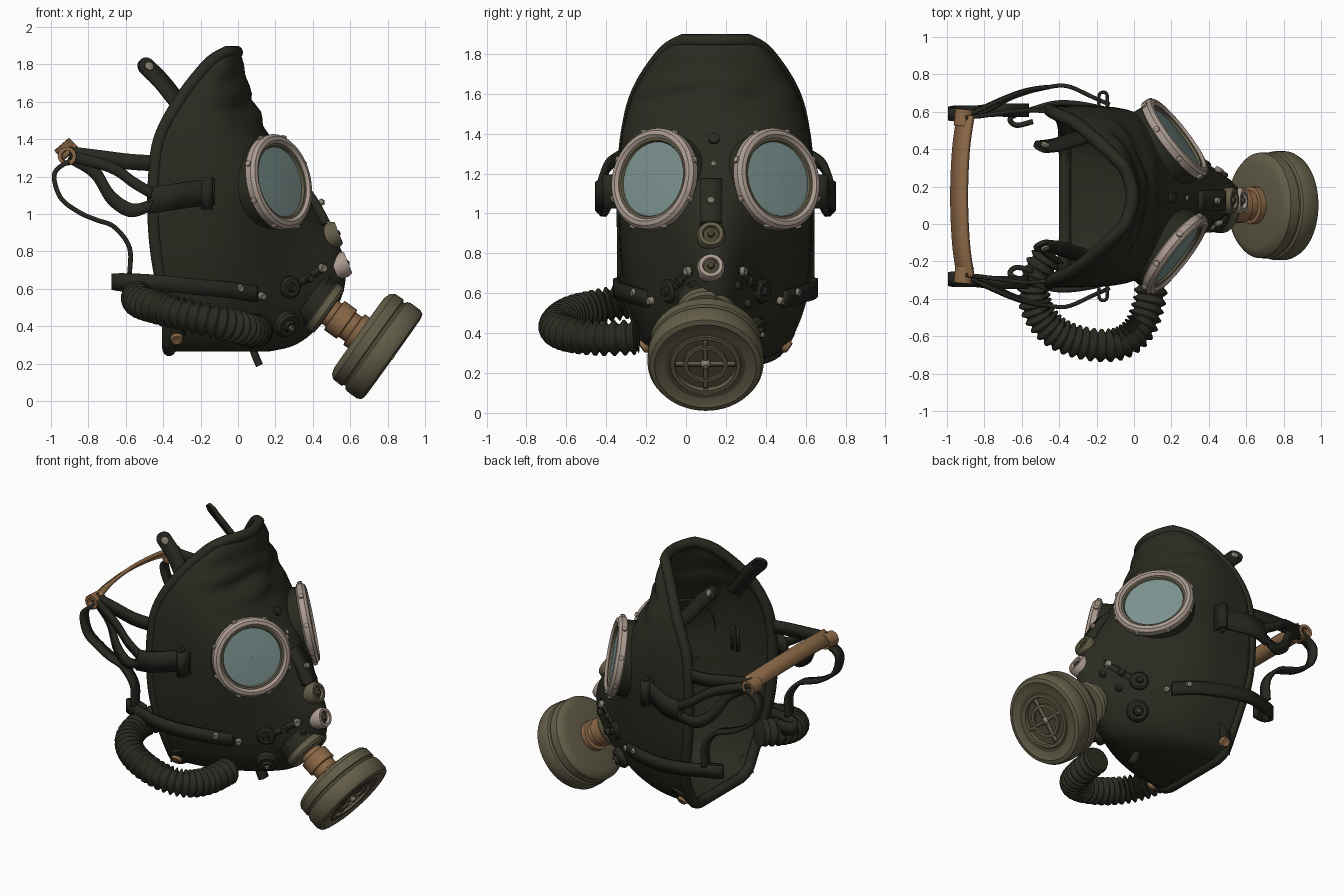
import bpy, bmesh, math
from mathutils import Vector as V

if "Cube" in bpy.data.objects:
    bpy.data.objects.remove(bpy.data.objects["Cube"])

YC = 0.148  # mirror plane of the mask


def mat(name, c):
    m = bpy.data.materials.new(name)
    m.diffuse_color = (*c, 1)
    m.use_nodes = True
    m.node_tree.nodes["Principled BSDF"].inputs["Base Color"].default_value = m.diffuse_color
    return m


RUBBER = mat("dark green rubber", (.0225, .0235, .0145))
STRAP = mat("dark strap", (.018, .02, .014))
GLASS = mat("pale teal glass", (.20, .29, .275))
RING = mat("beige pink ring", (.41, .33, .28))
OLIVE = mat("olive paint", (.125, .11, .065))
DARKOL = mat("dark olive", (.07, .062, .036))
TAN = mat("tan leather", (.27, .145, .065))
METAL = mat("worn metal", (.24, .21, .165))


def finish(name, bm, m, angle=40, thick=0):
    bmesh.ops.recalc_face_normals(bm, faces=bm.faces)
    me = bpy.data.meshes.new(name)
    bm.to_mesh(me)
    bm.free()
    ob = bpy.data.objects.new(name, me)
    bpy.context.collection.objects.link(ob)
    me.materials.append(m)
    if thick:
        mod = ob.modifiers.new("thickness", 'SOLIDIFY')
        mod.thickness, mod.offset = thick, 0
    bpy.ops.object.select_all(action='DESELECT')
    ob.select_set(True)
    bpy.context.view_layer.objects.active = ob
    bpy.ops.object.shade_smooth_by_angle(angle=math.radians(angle))
    return ob


def spline(pts, n):
    """Catmull-Rom through pts (any dimension), n steps per span."""
    out = []
    for i in range(len(pts) - 1):
        p = [pts[max(i - 1, 0)], pts[i], pts[i + 1], pts[min(i + 2, len(pts) - 1)]]
        for k in range(n):
            t = k / n
            out.append([.5 * (2 * b + (c - a) * t + (2 * a - 5 * b + 4 * c - d) * t * t
                        + (3 * b - a - 3 * c + d) * t ** 3) for a, b, c, d in zip(*p)])
    return out + [list(pts[-1])]


def grid(bm, rows, close_u=False, close_v=False):
    vs = [[bm.verts.new(p) for p in r] for r in rows]
    nu, nv = len(vs), len(vs[0])
    for i in range(nu if close_u else nu - 1):
        for j in range(nv if close_v else nv - 1):
            a, b = (i + 1) % nu, (j + 1) % nv
            bm.faces.new((vs[i][j], vs[a][j], vs[a][b], vs[i][b]))
    return vs


def lathe(name, prof, origin, axis, m, seg=40, angle=35):
    q = V(axis).to_track_quat('Z', 'Y')
    bm = bmesh.new()
    grid(bm, [[V(origin) + q @ V((r * math.cos(a), r * math.sin(a), h))
               for a in (2 * math.pi * k / seg for k in range(seg))]
              for r, h in ((max(r, .0005), h) for r, h in prof)], close_v=True)
    return finish(name, bm, m, angle)


def tube(name, pts, radius, m, closed=False, seg=12):
    bm, n, rows = bmesh.new(), len(pts), []
    up = None
    for i, p in enumerate(pts):
        p = V(p)
        a = pts[(i - 1) % n] if closed else pts[max(i - 1, 0)]
        b = pts[(i + 1) % n] if closed else pts[min(i + 1, n - 1)]
        t = (V(b) - V(a)).normalized()
        up = t.orthogonal() if up is None else up - t * up.dot(t)
        up.normalize()
        s, r = t.cross(up), radius(i) if callable(radius) else radius
        rows.append([p + r * (up * math.cos(k * 2 * math.pi / seg) + s * math.sin(k * 2 * math.pi / seg))
                     for k in range(seg)])
    vs = grid(bm, rows, close_u=closed, close_v=True)
    if not closed:
        bm.faces.new(vs[0])
        bm.faces.new(vs[-1])
    return finish(name, bm, m, 60)


def ribbon(name, pts, wdir, width, m, thick=.022):
    h = V(wdir).normalized() * width / 2
    bm = bmesh.new()
    grid(bm, [[V(p) - h, V(p) + h] for p in spline(pts, 6)])
    return finish(name, bm, m, 40, thick)


# face piece: plan sections (z, rim x/width, side x/width, cheek x/width, front x)
SECT = [(1.865, -.05, .17, -.03, .13, -.01, .07, .0), (1.80, -.15, .27, -.07, .24, -.01, .14, .02),
        (1.61, -.30, .40, -.13, .37, .0, .22, .07), (1.40, -.41, .455, -.10, .44, .09, .28, .17),
        (1.17, -.44, .475, -.05, .455, .19, .31, .33), (.95, -.44, .475, -.05, .445, .25, .25, .46),
        (.75, -.42, .465, -.05, .425, .28, .22, .56), (.55, -.38, .43, -.05, .385, .27, .21, .54),
        (.40, -.365, .37, -.08, .335, .20, .20, .42), (.31, -.365, .31, -.10, .27, .13, .16, .30),
        (.275, -.36, .235, -.10, .20, .05, .11, .16)]
rows = []
for z, xb, w, xs, ws, xm, wm, xf in spline(SECT, 6):
    plan = [(xb, w), (xs, ws), (xm, wm), (xf, 0), (xm, -wm), (xs, -ws), (xb, -w)]
    fold = max(0, 1 - abs(z - 1.6) / .22)
    row = []
    for x, y in spline(plan, 6):
        d = .017 * fold * (math.sin(z * 42 + 9 * abs(y) + 3 * y) + .5 * math.sin(z * 25 - 17 * y))  # wrinkles
        row.append(V((x + d * max(0, min(1, (x - xb) / .15)), YC + y, z)))
    rows.append(row)
bm = bmesh.new()
vs = grid(bm, rows)
last, n = vs[-1], len(vs[-1])
for j in range(n // 2):  # chin floor
    q = (last[j], last[j + 1], last[n - 2 - j], last[n - 1 - j])
    bm.faces.new(q if q[1] is not q[2] else (q[0], q[1], q[3]))
bmesh.ops.recalc_face_normals(bm, faces=bm.faces)
bm.normal_update()
SURF = [(v.co.copy(), v.normal.copy()) for r in vs for v in r if v.co.y > YC + .02]
finish("face_piece", bm, RUBBER, 70, .022)


def on_skin(x, z, s, lift=0.0):
    """Point and outward normal on the face piece, seen from the side."""
    near = sorted(SURF, key=lambda c: (c[0].x - x) ** 2 + (c[0].z - z) ** 2)[:4]
    nrm = near[0][1] * (1 if near[0][1].y > 0 else -1)
    off = sum(c[0].y for c in near) / 4 - YC
    p = V((x, YC + s * off, z))
    nrm = V((nrm.x, s * nrm.y, nrm.z))
    return p + nrm * lift, nrm


# rolled rim around the opening
rim = [r[0] for r in rows] + [rows[-1][0].lerp(rows[-1][-1], k / 6) for k in range(1, 6)]
rim += [r[-1] for r in reversed(rows)] + list(reversed(rows[0]))[3:-3:3]
rim = [p + V((-.008, (YC - p.y) * .03, 0)) for p in rim]
tube("rolled_rim", rim, .035, RUBBER, closed=True)

for s, tag in ((1, "left"), (-1, "right")):
    def P(x, off, z):
        return V((x, YC + s * off, z))

    # eyepieces
    nv = V((.775, s * .60, .19)).normalized()
    c = P(.218, .308, 1.172)
    lathe(tag + "_eye_socket", [(.25, -.12), (.243, -.05), (.235, 0), (.2, .0)], c, nv, RUBBER, 48)
    lathe(tag + "_eye_ring", [(.205, -.01), (.207, .022), (.222, .036), (.243, .032), (.258, .014),
                              (.258, -.02), (.24, -.03)], c, nv, RING, 48)
    lathe(tag + "_eye_inner_ring", [(.21, .02), (.195, .018), (.187, .0)], c, nv, OLIVE, 48)
    lathe(tag + "_eye_glass", [(.2, .004), (.1, .01), (0, .012)], c, nv, GLASS, 48)
    q = nv.to_track_quat('Z', 'Y')
    for k in range(8):
        a = math.pi * (k + .5) / 4
        e = q @ V((math.cos(a), math.sin(a), 0))
        lathe(tag + "_eye_ring_nub", [(.017, 0), (.017, .03), (0, .034)], c + e * .238, e, RING, 8)

    # cheek valves, discs and rivets
    for x, z, r, h, m in ((.25, .42, .07, .05, RUBBER), (.27, .61, .06, .035, RUBBER),
                          (.25, .42, .035, .07, STRAP), (.25, .42, .015, .08, METAL),
                          (.27, .61, .025, .05, STRAP), (.12, .565, .02, .035, METAL),
                          (.37, .66, .024, .035, RUBBER), (.44, .71, .024, .04, METAL),
                          (.38, .55, .022, .035, RUBBER), (.47, .64, .022, .035, RUBBER),
                          (.0, .61, .02, .045, METAL), (-.33, .35, .035, .045, TAN)):
        p, nr = on_skin(x, z, s)
        lathe(tag + "_cheek_fitting", [(r, -.01), (r, h * .7), (r * .8, h), (r * .5, h), (0, h * .9)],
              p, nr, m, 20)
    ribbon(tag + "_cheek_bar", [on_skin(x, z, s, .012)[0] for x, z in
                                ((.29, .62), (.35, .65), (.41, .69), (.46, .72))], (0, 0, 1), .045, RUBBER)

    # top strap tab with rounded end and rivet
    ribbon(tag + "_top_tab", [P(-.24, .33, 1.50), P(-.33, .30, 1.61), P(-.41, .275, 1.71), P(-.49, .265, 1.79)],
           (.66, -s * .5, .55), .095, STRAP)
    tn = (.36, s * .85, .37)
    lathe(tag + "_top_tab_end", [(0, -.011), (.0475, -.011), (.0475, .011), (0, .011)],
          P(-.49, .265, 1.79), tn, STRAP, 24)
    lathe(tag + "_top_tab_rivet", [(.024, 0), (.024, .02), (0, .026)], P(-.48, .265, 1.785), tn, METAL, 12)

    # temple strap, forked towards the buckle
    ribbon(tag + "_temple_strap", [P(-.13, .49, 1.12), P(-.22, .53, 1.11), P(-.36, .59, 1.09),
                                   P(-.48, .58, 1.07)], (0, 0, 1), .14, STRAP)
    ribbon(tag + "_temple_fork_lower", [P(-.46, .585, 1.05), P(-.57, .56, 1.02), P(-.68, .52, 1.09),
                                        P(-.77, .47, 1.23), P(-.90, .42, 1.31)], (.35, 0, 1), .075, STRAP)
    ribbon(tag + "_temple_fork_upper", [P(-.46, .585, 1.11), P(-.56, .57, 1.17), P(-.68, .53, 1.25),
                                        P(-.90, .43, 1.31)], (.2, 0, 1), .06, STRAP)
    ribbon(tag + "_upper_strap", [P(-.42, .45, 1.27), P(-.58, .46, 1.28), P(-.74, .44, 1.30),
                                  P(-.90, .42, 1.32)], (0, 0, 1), .085, STRAP)
    ribbon(tag + "_temple_loop", [P(-.185, .45, 1.11), P(-.185, .545, 1.11), P(-.145, .545, 1.11),
                                  P(-.145, .45, 1.11)], (0, 0, 1), .17, STRAP, .018)
    # thin hanging strap
    ribbon(tag + "_hanging_strap", [P(-.89, .43, 1.29), P(-.98, .44, 1.22), P(-.95, .45, 1.09),
                                    P(-.85, .45, 1.01), P(-.76, .46, .97), P(-.66, .46, .93),
                                    P(-.58, .46, .82), P(-.58, .46, .68)], (0, 1, 0), .07, STRAP, .025)
    # buckle
    lathe(tag + "_buckle", [(.03, -.045), (.05, -.045), (.05, .045), (.03, .045), (.03, -.045)],
          P(-.91, .42, 1.31), (.1, 1, 0), TAN, 12)
    # lower strap with curled end
    ribbon(tag + "_lower_strap", [on_skin(.09, .575, s, .02)[0], on_skin(-.05, .60, s, .03)[0],
                                  on_skin(-.22, .62, s, .05)[0], P(-.40, .50, .63), P(-.56, .46, .64),
                                  P(-.66, .42, .64), P(-.63, .38, .63), P(-.54, .40, .62)],
           (0, 0, 1), .085, STRAP, .028)
    # chin tab
    ribbon(tag + "_chin_tab", [on_skin(x, z, s, .015)[0] for x, z in
                               ((-.30, .42), (-.33, .36), (-.36, .31))], (1, 0, .3), .09, STRAP)

# tan band joining the two buckles
ribbon("back_band", [(-.90, YC + .43, 1.33), (-.925, YC + .25, 1.355), (-.935, YC, 1.365),
                     (-.925, YC - .25, 1.355), (-.90, YC - .43, 1.33)], (.76, 0, .65), .105, TAN, .025)

# corrugated hose on the right side
path = spline([(-.45, -.16, .58), (-.53, -.30, .56), (-.52, -.45, .53), (-.43, -.57, .50), (-.28, -.635, .46),
               (-.10, -.645, .42), (.02, -.57, .39), (.08, -.42, .375), (.10, -.24, .38)], 24)
tube("corrugated_hose", path, lambda i: .08 + .012 * math.sin(i * math.pi / 3), RUBBER, seg=20)

# filter canister, with neck and mouth collar
AX = V((.81, -.01, -.58)).normalized()
C = V((.65, .10, .362))
lathe("filter_canister", [(0, 0), (.23, -.003), (.265, .008), (.282, .03), (.284, .085), (.272, .092), (.272, .102),
                          (.285, .11), (.291, .13), (.291, .19), (.28, .213), (.255, .22), (.24, .212), (.18, .208),
                          (.175, .214), (.155, .214), (.15, .19)], C, AX, OLIVE, 56)
lathe("filter_recess", [(.152, .193), (.0, .193)], C, AX, DARKOL, 32)
lathe("filter_front_groove", [(.2, .2125), (.182, .2125)], C, AX, DARKOL, 56)
lathe("filter_inner_ring", [(.11, .185), (.11, .208), (.09, .208), (.09, .185)], C, AX, OLIVE, 32)
lathe("filter_hub", [(.025, .18), (.025, .205), (.012, .225), (0, .225)], C, AX, METAL, 16)
qa = AX.to_track_quat('Z', 'Y')
for k in range(2):
    d = qa @ V((math.cos(k * math.pi / 2), math.sin(k * math.pi / 2), 0))
    ribbon("filter_spoke", [C + AX * .198 - d * .15, C + AX * .198, C + AX * .198 + d * .15],
           AX.cross(d), .022, OLIVE, .015)
lathe("filter_neck", [(.075, -.26), (.075, -.17), (.095, -.165), (.095, -.085), (.08, -.08), (.08, -.04),
                      (.1, -.035), (.1, .01)], C, AX, TAN, 32)
lathe("mouth_seat", [(.15, -.33), (.145, -.25), (.10, -.25)], C, AX, RUBBER, 40)
lathe("mouth_collar", [(.10, -.265), (.14, -.262), (.15, -.25), (.15, -.215), (.138, -.2), (.1, -.197),
                       (.075, -.197)], C, AX, OLIVE, 40)

# nose fittings
NA = (.88, 0, .35)
for nm, x, z, r, m in (("speech", .50, .885, .072, OLIVE), ("outlet", .55, .725, .07, RING)):
    lathe(nm + "_ring", [(r * .95, -.04), (r, .02), (r * .85, .042), (r * .6, .042), (r * .5, .02)],
          (x, .125, z), NA, m, 28)
    lathe(nm + "_core", [(r * .55, .024), (r * .25, .03), (r * .2, .045), (0, .05)], (x, .125, z), NA, DARKOL, 20)
ribbon("nose_ridge", [(.34, .125, 1.16), (.41, .125, 1.06), (.47, .125, .95)], (0, 1, 0), .11, RUBBER, .05)
for x, y, z, r in ((.20, .14, 1.37, .028), (.27, .14, 1.24, .015), (.44, .125, 1.06, .018)):
    lathe("brow_button", [(r, -.03), (r, .018), (0, .026)], (x, y, z), (.85, 0, .5), METAL if r < .02 else RUBBER, 14)

# small tab hanging below the chin
ribbon("chin_pull", [(.07, .12, .32), (.09, .12, .25), (.115, .12, .19)], (0, 1, 0), .06, STRAP, .04)
